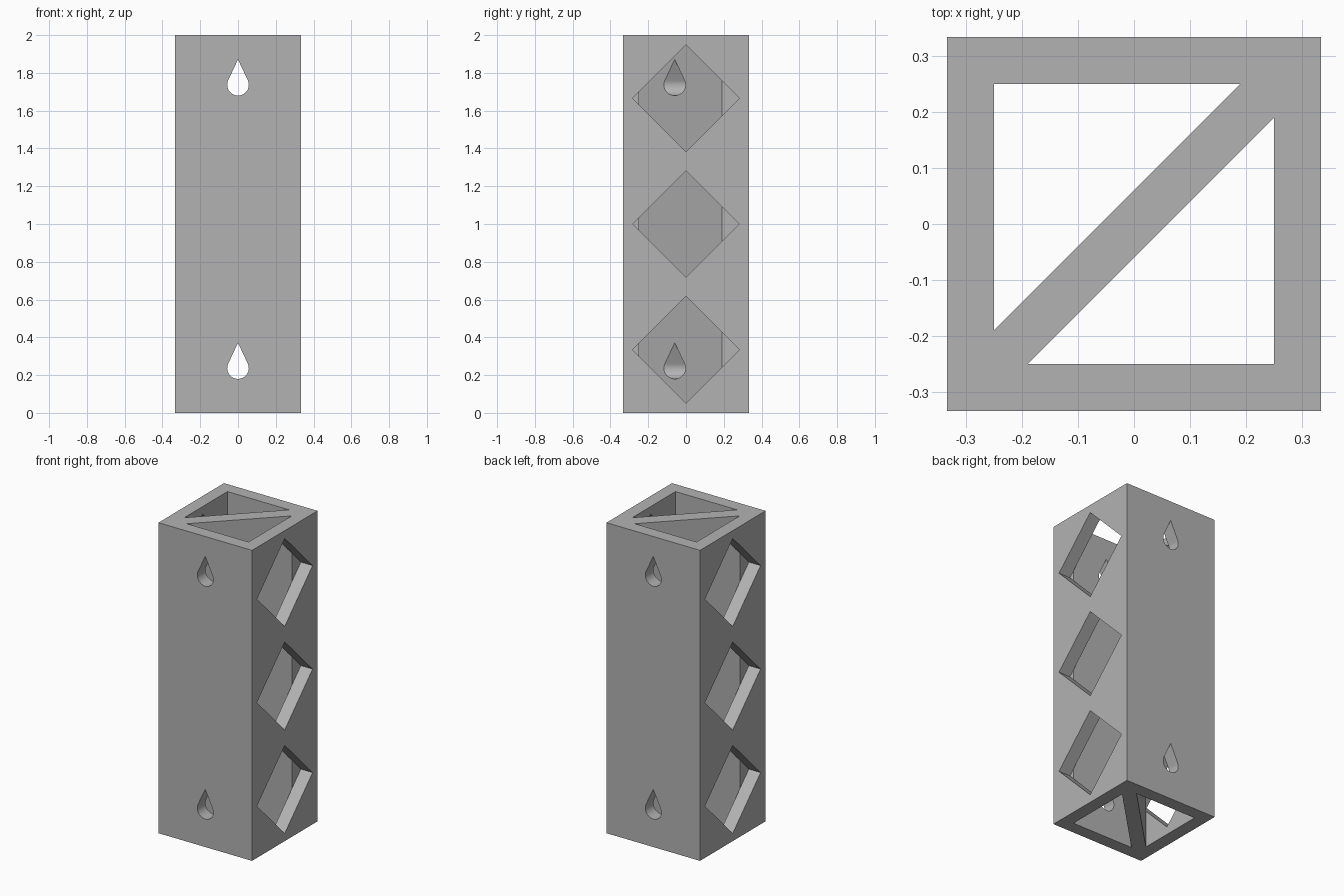
import bpy, bmesh, math
from mathutils import Vector

cube = bpy.data.objects.get("Cube")
if cube:
    bpy.data.objects.remove(cube, do_unlink=True)

HEIGHT = 2.0
HALF = 1 / 3          # half the outer width
INNER = 0.25          # half the inner width
WEB = 0.06            # offset of the diagonal web faces along an axis
DIAMOND = 0.283       # half diagonal of the side recesses

grey = bpy.data.materials.new("plain_grey")
grey.use_nodes = True
colour = (0.45, 0.45, 0.45, 1)
grey.diffuse_color = colour
grey.node_tree.nodes["Principled BSDF"].inputs["Base Color"].default_value = colour


def prism(name, outline, sweep):
    """Closed solid made by sweeping a flat outline along a vector."""
    bm = bmesh.new()
    face = bm.faces.new([bm.verts.new(p) for p in outline])
    swept = bmesh.ops.extrude_face_region(bm, geom=[face], use_keep_orig=True)
    bmesh.ops.translate(bm, vec=Vector(sweep),
                        verts=[v for v in swept["geom"] if isinstance(v, bmesh.types.BMVert)])
    bmesh.ops.recalc_face_normals(bm, faces=bm.faces)
    mesh = bpy.data.meshes.new(name)
    bm.to_mesh(mesh)
    bm.free()
    obj = bpy.data.objects.new(name, mesh)
    bpy.context.collection.objects.link(obj)
    mesh.materials.append(grey)
    return obj


def teardrop(z, radius=0.057, tip=0.134, steps=28):
    """Round hole outline with two tangent lines meeting at a tip above."""
    start = math.asin(radius / tip)
    points = [(0, -0.5, z + tip)]
    for i in range(steps + 1):
        a = start - (math.pi + 2 * start) * i / steps
        points.append((radius * math.cos(a), -0.5, z + radius * math.sin(a)))
    return points


# Square column
column = prism("column", [(-HALF, -HALF, 0), (HALF, -HALF, 0),
                          (HALF, HALF, 0), (-HALF, HALF, 0)], (0, 0, HEIGHT))
cutters = []

for side in (1, -1):
    # Triangular shaft on each side of the diagonal web
    shaft = [(INNER, -INNER), (INNER, INNER - WEB), (WEB - INNER, -INNER)]
    cutters.append(prism("shaft_cutter", [(side * x, side * y, -0.1) for x, y in shaft],
                         (0, 0, HEIGHT + 0.2)))
    # Diamond recesses as deep as the side wall
    for k in (1, 3, 5):
        z = k * HEIGHT / 6
        outline = [(side * INNER, DIAMOND * y, z + DIAMOND * dz)
                   for y, dz in ((1, 0), (0, 1), (-1, 0), (0, -1))]
        cutters.append(prism("diamond_cutter", outline, (side * 0.2, 0, 0)))

# Teardrop mounting holes straight through front, web and back
for z in (0.237, 1.737):
    cutters.append(prism("teardrop_cutter", teardrop(z), (0, 1, 0)))

for cutter in cutters:
    cutter.hide_render = True
    cut = column.modifiers.new(cutter.name, "BOOLEAN")
    cut.operation = "DIFFERENCE"
    cut.solver = "EXACT"
    cut.object = cutter

# Bake the cuts and discard the cutters
bpy.context.view_layer.update()
graph = bpy.context.evaluated_depsgraph_get()
baked = bpy.data.meshes.new_from_object(column.evaluated_get(graph))
column.modifiers.clear()
column.data = baked
for cutter in cutters:
    bpy.data.objects.remove(cutter, do_unlink=True)

# Keep flat walls crisp and the round holes smooth
bpy.ops.object.select_all(action="DESELECT")
column.select_set(True)
bpy.context.view_layer.objects.active = column
bpy.ops.object.shade_smooth_by_angle(angle=math.radians(25))
